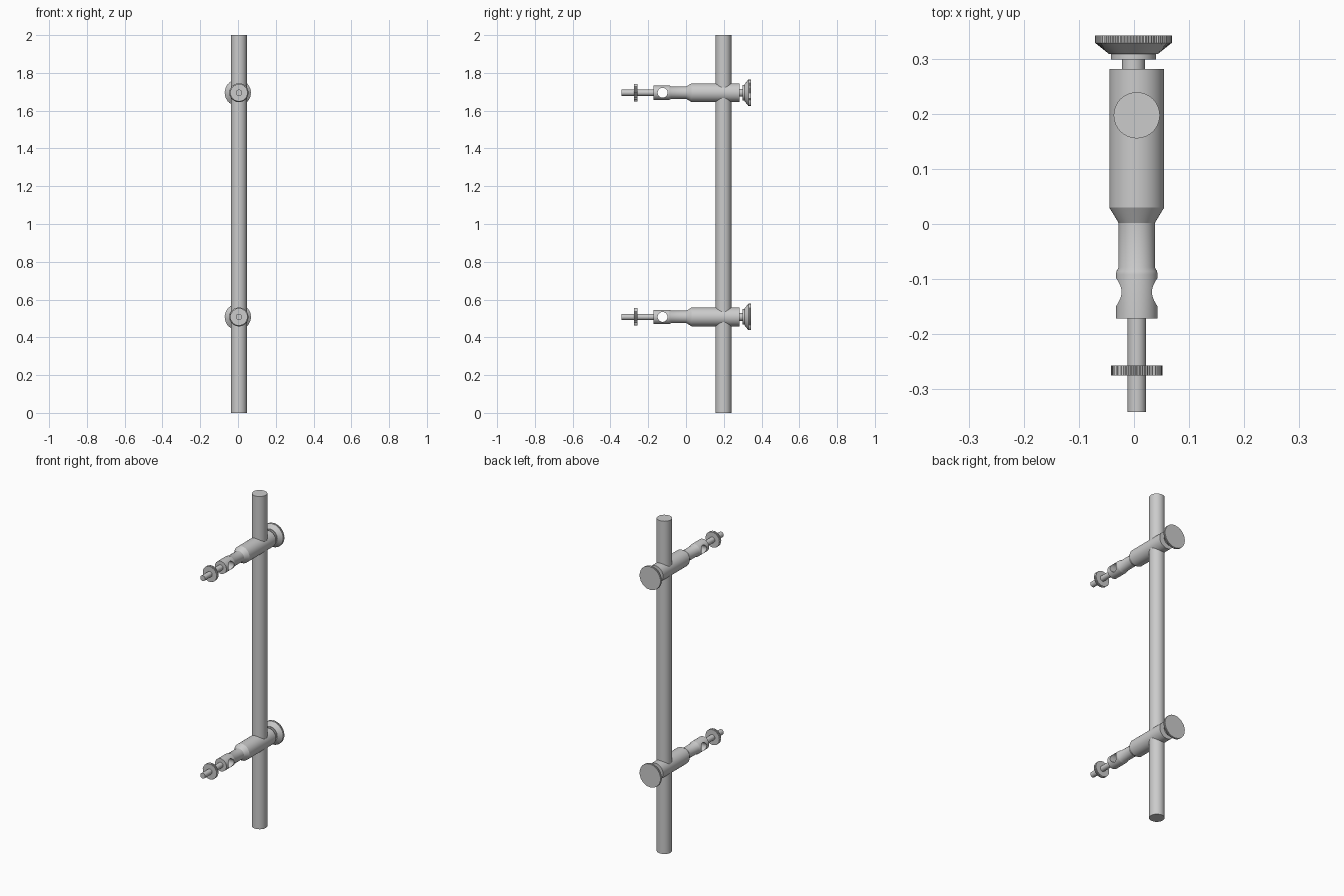
import bpy, bmesh, math

if "Cube" in bpy.data.objects:
    bpy.data.objects.remove(bpy.data.objects["Cube"])

CX = 0.005      # axis of pole, arms and threaded rods
KX = -0.001     # axis of the end knobs
ARM_Z = (0.508, 1.695)


def lathe(name, profile, cx, cz, seg=64, knurl=()):
    """Revolve (y, radius) points around the y axis; rings listed in knurl get teeth."""
    bm = bmesh.new()
    rings = []
    for i, (y, r) in enumerate(profile):
        ring = []
        for k in range(seg):
            a = 2 * math.pi * k / seg
            rr = r - 0.0015 if (i in knurl and k % 2) else r
            ring.append(bm.verts.new((cx + rr * math.cos(a), y, cz + rr * math.sin(a))))
        rings.append(ring)
    for r0, r1 in zip(rings, rings[1:]):
        for k in range(seg):
            n = (k + 1) % seg
            bm.faces.new((r0[k], r0[n], r1[n], r1[k]))
    bm.faces.new(rings[0])
    bm.faces.new(rings[-1])
    bmesh.ops.recalc_face_normals(bm, faces=bm.faces)
    mesh = bpy.data.meshes.new(name)
    bm.to_mesh(mesh)
    bm.free()
    ob = bpy.data.objects.new(name, mesh)
    bpy.context.collection.objects.link(ob)
    return ob


def smooth(ob):
    bpy.ops.object.select_all(action='DESELECT')
    ob.select_set(True)
    bpy.context.view_layer.objects.active = ob
    bpy.ops.object.shade_smooth_by_angle(angle=math.radians(30))


def drill(ob, y, z, r):
    """Cut a sideways through hole."""
    bpy.ops.mesh.primitive_cylinder_add(vertices=48, radius=r, depth=0.3,
                                        location=(CX, y, z), rotation=(0, math.pi / 2, 0))
    cutter = bpy.context.object
    cutter.name = "hole_cutter"
    cutter.hide_render = True
    mod = ob.modifiers.new("hole", 'BOOLEAN')
    mod.operation = 'DIFFERENCE'
    mod.solver = 'EXACT'
    mod.object = cutter
    bpy.context.view_layer.objects.active = ob
    bpy.ops.object.modifier_apply(modifier=mod.name)
    bpy.data.objects.remove(cutter, do_unlink=True)


# upright pole
bpy.ops.mesh.primitive_cylinder_add(vertices=64, radius=0.042, depth=2, location=(CX, 0.198, 1))
pole = bpy.context.object
pole.name = "pole"
smooth(pole)

for label, z in zip(("lower", "upper"), ARM_Z):
    # stepped arm with a cross hole near its front end
    arm = lathe(f"{label}_arm", [(-0.172, 0.038), (-0.092, 0.038), (-0.086, 0.037), (-0.079, 0.033),
                                 (0.002, 0.033), (0.03, 0.05), (0.282, 0.05)], CX, z)
    drill(arm, -0.124, z, 0.026)
    smooth(arm)

    # front rod and its knurled nut
    smooth(lathe(f"{label}_rod", [(-0.342, 0.0165), (-0.168, 0.0165)], CX, z, 48))
    smooth(lathe(f"{label}_nut", [(-0.276, 0.0465), (-0.258, 0.0465)], CX, z, 120, (0, 1)))

    # rear flared knob with a knurled rim
    smooth(lathe(f"{label}_knob", [(0.278, 0.021), (0.3, 0.021), (0.3, 0.041), (0.31, 0.041),
                                   (0.31, 0.045), (0.33, 0.07), (0.343, 0.07)],
                 KX, z, 160, (5, 6)))
